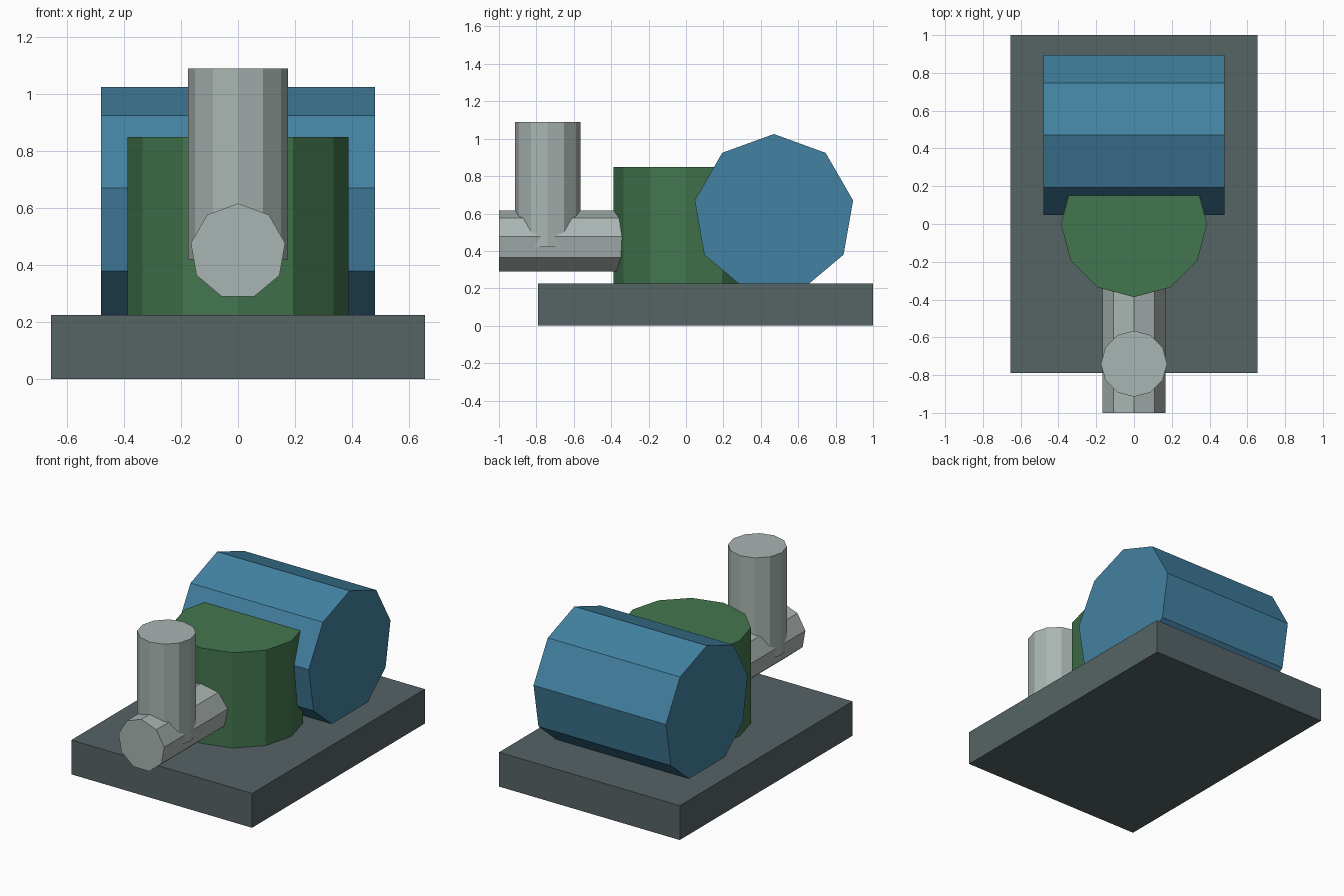
import bpy
import bmesh
from math import sin, cos, tau
from mathutils import Vector

cube = bpy.data.objects.get("Cube")
if cube:
    bpy.data.objects.remove(cube, do_unlink=True)


def material(name, rgb):
    mat = bpy.data.materials.new(name)
    mat.use_nodes = True
    color = (*rgb, 1)
    mat.diffuse_color = color
    mat.node_tree.nodes["Principled BSDF"].inputs["Base Color"].default_value = color
    return mat


def finish(name, bm, mat):
    bmesh.ops.recalc_face_normals(bm, faces=bm.faces)
    mesh = bpy.data.meshes.new(name)
    bm.to_mesh(mesh)
    bm.free()
    mesh.materials.append(mat)
    obj = bpy.data.objects.new(name, mesh)
    bpy.context.collection.objects.link(obj)
    return obj


def prism(name, sides, radius, start, end, first, mat):
    """Regular prism from start to end, with its first corner towards `first`."""
    start, end, first = Vector(start), Vector(end), Vector(first)
    side = (end - start).normalized().cross(first)
    bm = bmesh.new()
    ring = [bm.verts.new(start + radius * (first * cos(tau * i / sides) + side * sin(tau * i / sides)))
            for i in range(sides)]
    cap = bm.faces.new(ring)
    out = bmesh.ops.extrude_face_region(bm, geom=[cap], use_keep_orig=True)
    moved = [v for v in out["geom"] if isinstance(v, bmesh.types.BMVert)]
    bmesh.ops.translate(bm, verts=moved, vec=end - start)
    return finish(name, bm, mat)


def box(name, low, high, mat):
    low, high = Vector(low), Vector(high)
    bm = bmesh.new()
    bmesh.ops.create_cube(bm, size=1)
    bmesh.ops.scale(bm, verts=bm.verts, vec=high - low)
    bmesh.ops.translate(bm, verts=bm.verts, vec=(low + high) / 2)
    return finish(name, bm, mat)


slate = material("slate grey", (0.093, 0.125, 0.130))
blue = material("steel blue", (0.055, 0.220, 0.356))
green = material("dark green", (0.055, 0.181, 0.076))
grey = material("light grey", (0.397, 0.462, 0.445))

UP, FRONT = (0, 0, 1), (0, -1, 0)

# Mounting slab
box("base_plate", (-0.655, -0.79, 0), (0.655, 1, 0.225), slate)

# Sideways motor drum, sunk slightly into the slab
prism("motor_drum", 9, 0.43, (-0.48, 0.47, 0.595), (0.48, 0.47, 0.595), UP, blue)

# Upright pump body
prism("pump_body", 12, 0.387, (0, 0, 0.2), (0, 0, 0.85), FRONT, green)

# Inlet pipe and the riser standing on it
prism("inlet_pipe", 9, 0.168, (0, -1, 0.448), (0, -0.25, 0.448), UP, grey)
prism("riser_pipe", 12, 0.175, (0, -0.74, 0.42), (0, -0.74, 1.09), FRONT, grey)
